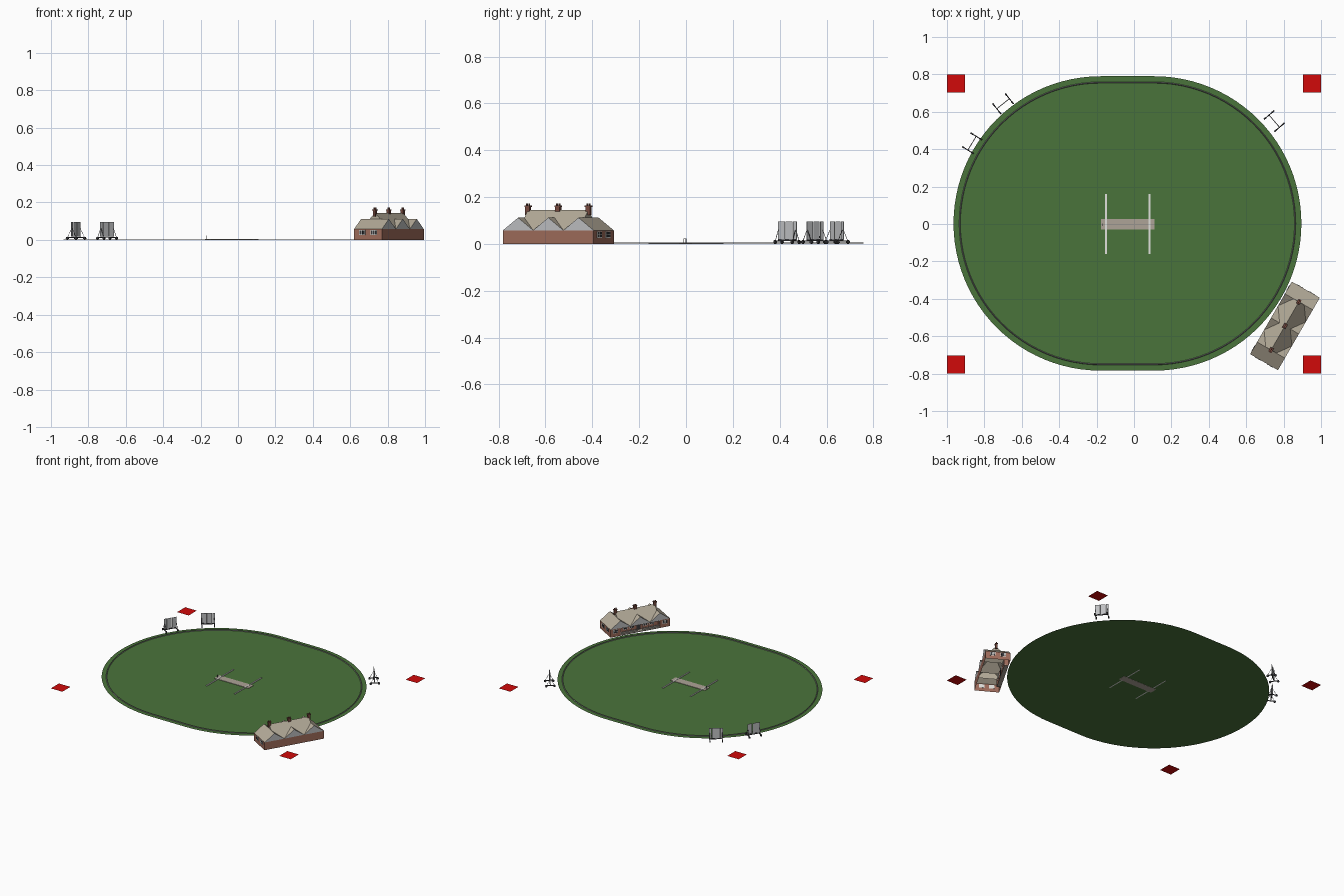
import bpy, bmesh, math
from mathutils import Matrix, Vector

if "Cube" in bpy.data.objects:
    bpy.data.objects.remove(bpy.data.objects["Cube"])


def material(name, r, g, b):
    m = bpy.data.materials.new(name)
    m.diffuse_color = (r, g, b, 1)
    m.use_nodes = True
    m.node_tree.nodes["Principled BSDF"].inputs["Base Color"].default_value = m.diffuse_color
    return m


GRASS = material("grass green", 0.068, 0.175, 0.043)
RED = material("marker red", 0.64, 0.003, 0.003)
PITCH = material("pitch clay", 0.42, 0.37, 0.31)
WHITE = material("white paint", 0.75, 0.75, 0.72)
ROPE = material("rope grey", 0.22, 0.22, 0.22)
BRICK = material("brick", 0.35, 0.15, 0.105)
ROOF = material("roof tan", 0.46, 0.41, 0.32)
GREY = material("pale grey panel", 0.52, 0.53, 0.54)
DARK = material("dark metal", 0.04, 0.04, 0.045)
CHIMNEY = material("chimney brick", 0.19, 0.07, 0.05)


def add(name, bm, mats, M=Matrix()):
    me = bpy.data.meshes.new(name)
    bm.to_mesh(me)
    bm.free()
    for m in mats:
        me.materials.append(m)
    ob = bpy.data.objects.new(name, me)
    ob.matrix_world = M
    bpy.context.collection.objects.link(ob)
    return ob


def boxes(name, items, mat, M=Matrix()):
    """One object from several (centre, size) boxes."""
    bm = bmesh.new()
    for c, s in items:
        bmesh.ops.create_cube(bm, size=1, matrix=Matrix.Translation(c) @ Matrix.Diagonal((*s, 1)))
    return add(name, bm, [mat], M)


def rods(name, items, mat, M=Matrix(), sides=8):
    """One object from several (start, end, radius) cylinders."""
    bm = bmesh.new()
    for a, b, r in items:
        a, b = Vector(a), Vector(b)
        T = Matrix.Translation((a + b) / 2) @ (b - a).to_track_quat('Z', 'Y').to_matrix().to_4x4()
        bmesh.ops.create_cone(bm, cap_ends=True, segments=sides, radius1=r, radius2=r,
                              depth=(b - a).length, matrix=T)
    return add(name, bm, [mat], M)


def place(x, y, deg):
    return Matrix.Translation((x, y, 0)) @ Matrix.Rotation(math.radians(deg), 4, 'Z')


def stadium(r, x0, x1, n=48):
    pts = []
    for cx, start in ((x1, -90), (x0, 90)):
        for i in range(n + 1):
            a = math.radians(start + 180 * i / n)
            pts.append((cx + r * math.cos(a), 0.003 + r * math.sin(a)))
    return pts


# playing field
bm = bmesh.new()
bm.faces.new([bm.verts.new((x, y, 0.001)) for x, y in stadium(0.787, -0.178, 0.108)])
add("playing_field", bm, [GRASS])

# boundary rope: low wedge swept round the field
bm = bmesh.new()
rings = [[bm.verts.new((x, y, z)) for x, y in stadium(r, -0.178, 0.108)]
         for r, z in ((0.750, 0.001), (0.7535, 0.006), (0.757, 0.001))]
for lo, hi in zip(rings, rings[1:]):
    for i in range(len(lo)):
        j = (i + 1) % len(lo)
        bm.faces.new((lo[i], hi[i], hi[j], lo[j]))
bmesh.ops.recalc_face_normals(bm, faces=bm.faces)
add("boundary_rope", bm, [ROPE])

# corner markers
for i, (sx, sy) in enumerate(((-1, -1), (1, -1), (1, 1), (-1, 1))):
    bm = bmesh.new()
    bmesh.ops.create_grid(bm, x_segments=1, y_segments=1, size=0.048)
    add(f"corner_marker_{i + 1}", bm, [RED], Matrix.Translation((sx * 0.952, sy * 0.752, 0)))

# pitch, crease lines and wicket
boxes("pitch", [((-0.033, -0.002, 0.002), (0.286, 0.056, 0.004))], PITCH)
boxes("crease_lines", [((x, 0, 0.003), (0.009, 0.32, 0.005)) for x in (-0.15, 0.083)], WHITE)
rods("wicket", [((-0.167, y - 0.004, 0.003), (-0.167, y - 0.004, 0.021), 0.0012) for y in (-0.005, 0, 0.005)]
     + [((-0.167, -0.010, 0.0215), (-0.167, 0.002, 0.0215), 0.001)], ROPE)

# sight screens, set along the boundary
for n, (x, y, deg) in enumerate(((-0.70, 0.643, 38.5), (-0.866, 0.432, 58.5), (0.75, 0.55, -49.5))):
    M = place(x, y, deg)
    boxes(f"sight_screen_{n + 1}_boards",
          [((-0.038 + 0.019 * i, 0.0012 * (-1) ** i, 0.057), (0.0175, 0.002, 0.078)) for i in range(5)], GREY, M)
    boxes(f"sight_screen_{n + 1}_frame",
          [((sx * 0.043, 0, 0.012), (0.005, 0.062, 0.005)) for sx in (-1, 1)]
          + [((0, 0, z), (0.092, 0.004, 0.004)) for z in (0.014, 0.019)], DARK, M)
    rods(f"sight_screen_{n + 1}_wheels",
         [((sx * 0.043 - 0.004, sy * 0.028, 0.008), (sx * 0.043 + 0.004, sy * 0.028, 0.008), 0.008)
          for sx in (-1, 1) for sy in (-1, 1)], DARK, M, 12)
    rods(f"sight_screen_{n + 1}_braces",
         [((sx * 0.043, sy * 0.026, 0.014), (sx * 0.043, sy * 0.002, 0.06), 0.0012)
          for sx in (-1, 1) for sy in (-1, 1)], DARK, M, 6)

# pavilion: local x runs along the building, local +y faces the field
P = place(0.807, -0.545, 60)
L, W, EAVE, GABLE, RIDGE = 0.2235, 0.086, 0.058, 0.112, 0.145
BAY = 2 * L / 3

# brick walls, with a recessed veranda on the field side
bm = bmesh.new()
plan = [(-L, -W), (L, -W), (L, W), (BAY, W), (BAY, W - 0.03), (-BAY, W - 0.03), (-BAY, W), (-L, W)]
low = [bm.verts.new((x, y, 0)) for x, y in plan]
top = [bm.verts.new((x, y, EAVE)) for x, y in plan]
for i in range(len(plan)):
    j = (i + 1) % len(plan)
    bm.faces.new((low[i], low[j], top[j], top[i]))
add("pavilion_walls", bm, [BRICK], P)

# main roof
bm = bmesh.new()
ends = [[bm.verts.new((x, y, z)) for y, z in ((-W, EAVE), (0, RIDGE), (W, EAVE))] for x in (-BAY, BAY)]
(a, b, c), (d, e, f) = ends
for face in ((a, d, e, b), (b, e, f, c), (a, b, c), (d, f, e)):
    bm.faces.new(face)
bmesh.ops.recalc_face_normals(bm, faces=bm.faces)
add("pavilion_main_roof", bm, [ROOF], P)

# three cross gables: tan slopes, pale end triangles
for n in (-1, 0, 1):
    bm = bmesh.new()
    cx, h = n * BAY, BAY / 2
    (a, b, c), (d, e, f) = [[bm.verts.new((cx + x, y, z)) for x, z in ((-h, EAVE), (0, GABLE), (h, EAVE))]
                            for y in (-W, W)]
    for face in ((a, b, e, d), (b, c, f, e), (a, c, b), (d, e, f)):
        bm.faces.new(face).material_index = int(len(face) == 3)
    bmesh.ops.recalc_face_normals(bm, faces=bm.faces)
    add(f"pavilion_cross_gable_{n + 2}", bm, [ROOF, GREY], P)

# chimneys with caps and pots
for n in (-1, 0, 1):
    x = n * BAY
    boxes(f"chimney_{n + 2}", [((x, 0, 0.142), (0.022, 0.015, 0.036)),
                               ((x, 0, 0.161), (0.027, 0.019, 0.005))], CHIMNEY, P)
    rods(f"chimney_pots_{n + 2}", [((x + s, 0, 0.162), (x + s, 0, 0.172), 0.004) for s in (-0.006, 0.006)],
         CHIMNEY, P)


def window(name, M, w=0.038, z0=0.026, z1=0.053):
    """Framed window on the plane facing local +y."""
    zc, hh = (z0 + z1) / 2, z1 - z0
    boxes(name + "_frame", [((0, 0, zc), (w, 0.003, hh))], WHITE, M)
    boxes(name + "_glass", [((sx * w / 3.3, 0.001, zc + sz * hh / 4.4), (w * 0.23, 0.003, hh * 0.36))
                            for sx in (-1, 0, 1) for sz in (-1, 1)], DARK, M)


# end windows, wing windows and veranda windows
for sx in (-1, 1):
    for sy in (-1, 1):
        window("end_window", P @ place(sx * L, sy * 0.036, -90 * sx))
    window("wing_window", P @ place(sx * (L + BAY) / 2, W, 0))
for x in (-0.1, -0.05, 0.05, 0.1):
    window("veranda_window", P @ place(x, W - 0.03, 0), 0.034)
boxes("pavilion_door", [((0, W - 0.03, 0.027), (0.03, 0.004, 0.046))], DARK, P)

# veranda deck, posts and rails
boxes("veranda_deck", [((0, W - 0.015, 0.003), (2 * BAY, 0.03, 0.006))], PITCH, P)
posts = [-0.145 + 0.29 * i / 7 for i in range(8)]
boxes("veranda_posts", [((x, W - 0.003, 0.032), (0.004, 0.004, 0.052)) for x in posts], WHITE, P)
boxes("veranda_rails", [((sx * 0.083, W - 0.003, z), (0.124, 0.003, 0.003))
                        for sx in (-1, 1) for z in (0.012, 0.023)]
      + [((0, W - 0.003, 0.056), (2 * BAY, 0.005, 0.005))], WHITE, P)
